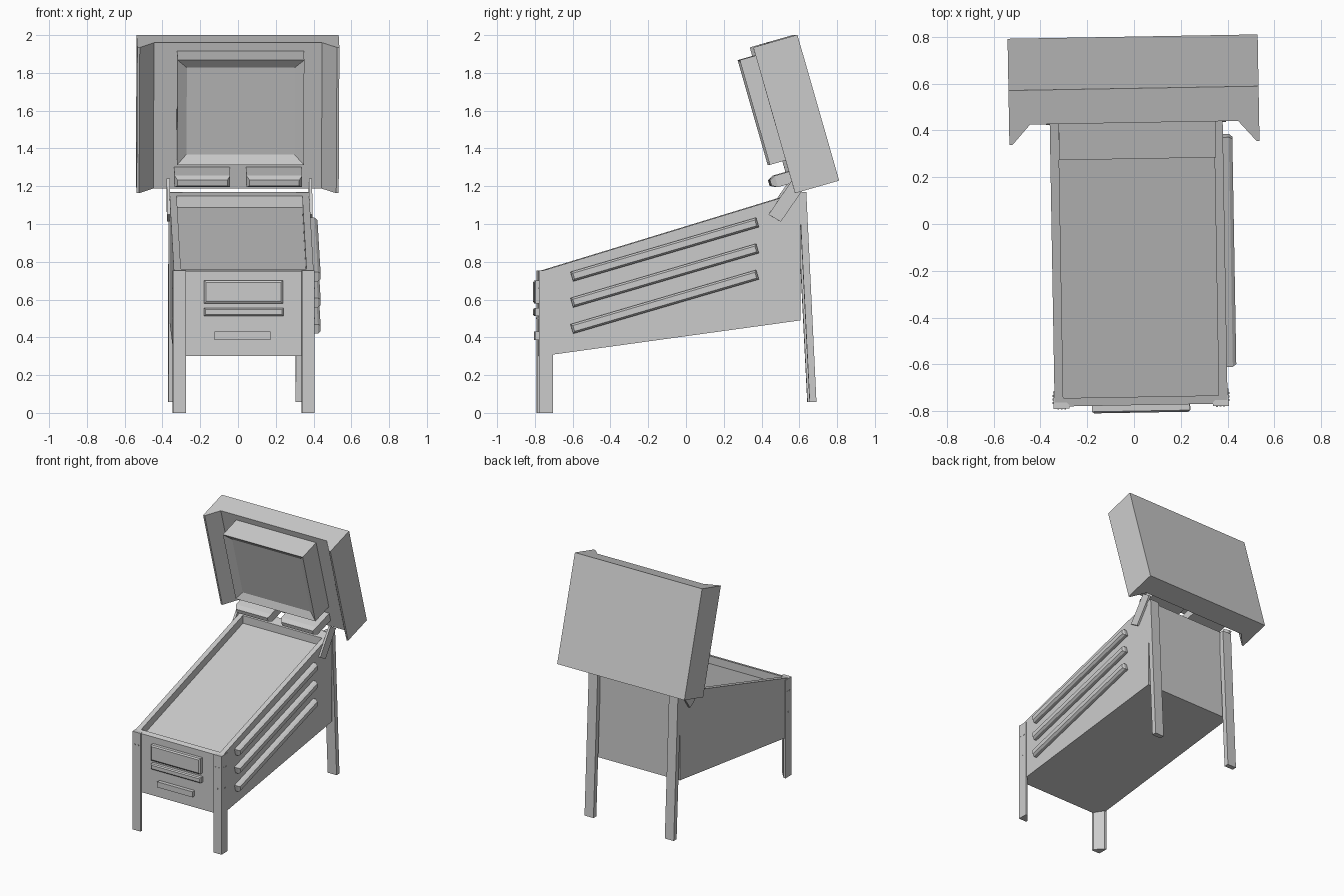
import bpy, bmesh, math
from mathutils import Matrix, Vector

if "Cube" in bpy.data.objects:
    bpy.data.objects.remove(bpy.data.objects["Cube"])

grey = bpy.data.materials.new("plain_grey")
grey.use_nodes = True
grey.diffuse_color = (0.6, 0.6, 0.6, 1)
grey.node_tree.nodes["Principled BSDF"].inputs["Base Color"].default_value = (0.6, 0.6, 0.6, 1)

# The whole machine is turned very slightly about z
ROOT = Matrix.Rotation(math.radians(1), 4, 'Z')
CABINET = ROOT @ Matrix.Translation((0.017, 0, 0))
# Backbox frame: x across, y depth from the wing fronts, z up the tilted box
BACKBOX = ROOT @ Matrix.Translation((0.008, 0.568, 1.163)) @ Matrix.Rotation(math.radians(16), 4, 'X')


def finish(name, bm, matrix):
    bmesh.ops.recalc_face_normals(bm, faces=bm.faces)
    mesh = bpy.data.meshes.new(name)
    bm.to_mesh(mesh)
    bm.free()
    mesh.transform(matrix)
    mesh.materials.append(grey)
    obj = bpy.data.objects.new(name, mesh)
    bpy.context.collection.objects.link(obj)
    return obj


def loft_mesh(loops):
    """Skin a row of equal-length loops and cap both ends."""
    bm = bmesh.new()
    rows = [[bm.verts.new(p) for p in loop] for loop in loops]
    for a, b in zip(rows, rows[1:]):
        for i in range(len(a)):
            j = (i + 1) % len(a)
            bm.faces.new((a[i], a[j], b[j], b[i]))
    bm.faces.new(rows[0])
    bm.faces.new(rows[-1])
    return bm


def loft(name, loops, matrix=CABINET):
    return finish(name, loft_mesh(loops), matrix)


def rect(axis, at, a, b, inset=0):
    """Rectangle across an axis, spanning ranges a and b."""
    a0, a1, b0, b1 = a[0] + inset, a[1] - inset, b[0] + inset, b[1] - inset
    out = []
    for p in ((a0, b0), (a1, b0), (a1, b1), (a0, b1)):
        p = list(p)
        p.insert(axis, at)
        out.append(p)
    return out


def box(name, x, y, z, matrix=CABINET):
    return loft(name, [rect(2, z[0], x, y), rect(2, z[1], x, y)], matrix)


# Cabinet: sloped body with a sunken playfield
W = 0.37
profile = [(-0.775, 0.3), (0.6, 0.49), (0.6, 1.17), (-0.775, 0.75)]
bm = loft_mesh([[(x, y, z) for y, z in profile] for x in (-W, W)])
bmesh.ops.recalc_face_normals(bm, faces=bm.faces)
bm.normal_update()
top = max(bm.faces, key=lambda f: f.normal.z)
bmesh.ops.inset_individual(bm, faces=[top], thickness=0.053)
for v in top.verts:
    if v.co.y > 0:
        v.co += Vector((0, -0.035, -0.0107))
sunk = bmesh.ops.extrude_discrete_faces(bm, faces=[top])["faces"][0]
for v in sunk.verts:
    v.co.z -= 0.06
finish("cabinet", bm, CABINET)

# Front fittings
loft("coin_door", [rect(1, -0.77, (-0.21, 0.206), (0.58, 0.7)),
                   rect(1, -0.8, (-0.21, 0.206), (0.58, 0.7)),
                   rect(1, -0.807, (-0.21, 0.206), (0.58, 0.7), 0.01)])
loft("front_bar", [rect(1, -0.77, (-0.21, 0.21), (0.513, 0.555)),
                   rect(1, -0.8, (-0.21, 0.21), (0.513, 0.555)),
                   rect(1, -0.807, (-0.21, 0.21), (0.513, 0.555), 0.008)])
box("lower_plate", (-0.155, 0.141), (-0.803, -0.77), (0.387, 0.43))

# Rails on the left flank
for n, z in enumerate((0.865, 0.727, 0.588)):
    frame = CABINET @ Matrix.Translation((0, -0.12, z)) @ Matrix.Rotation(math.radians(16.3), 4, 'X')
    y, h = (-0.512, 0.512), (-0.026, 0.026)
    loft(f"side_rail_{n + 1}", [rect(0, 0.36, y, h), rect(0, 0.395, y, h),
                                rect(0, 0.41, y, h, 0.01)], frame)

for side, s in (("left", 1), ("right", -1)):
    # Front corner leg with a chamfered inner side
    section = [(0.375, -0.785), (0.307, -0.785), (0.307, -0.77), (0.36, -0.71), (0.375, -0.71)]
    loft(f"{side}_front_leg", [[(s * x, y, z) for x, y in section] for z in (0, 0.755)])
    # Leg bolts
    for n, (d, z) in enumerate(((0.02, 0.66), (0.05, 0.66), (0.035, 0.5))):
        x = sorted((s * (0.371 - d), s * (0.379 - d)))
        box(f"{side}_front_bolt_{n + 1}", x, (-0.788, -0.78), (z - 0.004, z + 0.004))
        x = sorted((s * 0.37, s * 0.378))
        box(f"{side}_side_bolt_{n + 1}", x, (-0.784 + d, -0.776 + d), (z - 0.004, z + 0.004))
    # Rear leg kicked slightly backwards
    x = sorted((s * 0.3, s * 0.375))
    loft(f"{side}_rear_leg", [rect(2, 0.058, x, (0.648, 0.684)), rect(2, 1.17, x, (0.592, 0.63))])
    # Hinge arm that carries the backbox
    arm = [(0.43, 1.05), (0.495, 1.012), (0.625, 1.2), (0.56, 1.24)]
    loft(f"{side}_hinge_arm", [[(s * t, y, z) for y, z in arm] for t in (0.368, 0.385)])
    # Tapered speaker block under the screen
    x = sorted((s * 0.043 + 0.002, s * 0.338 + 0.002))
    h = (0.055, 0.118)
    loft(f"{side}_speaker", [rect(1, 0.1, x, h), rect(1, -0.075, x, h),
                             rect(1, -0.105, x, h, 0.016)], BACKBOX)

# Backbox with two splayed wings
half = [(0.445, 0.09), (0.522, 0), (0.535, 0), (0.535, 0.243)]
outline = half + [(-x, y) for x, y in reversed(half)]
loft("backbox", [[(x, y, z) for x, y in outline] for z in (0, 0.803)], BACKBOX)

# Screen surround with a sloped, sunken face
x, h = (-0.323, 0.348), (0.18, 0.757)
loft("screen_frame", [rect(1, 0.1, x, h), rect(1, -0.084, x, h),
                      rect(1, -0.055, x, h, 0.05)], BACKBOX)
